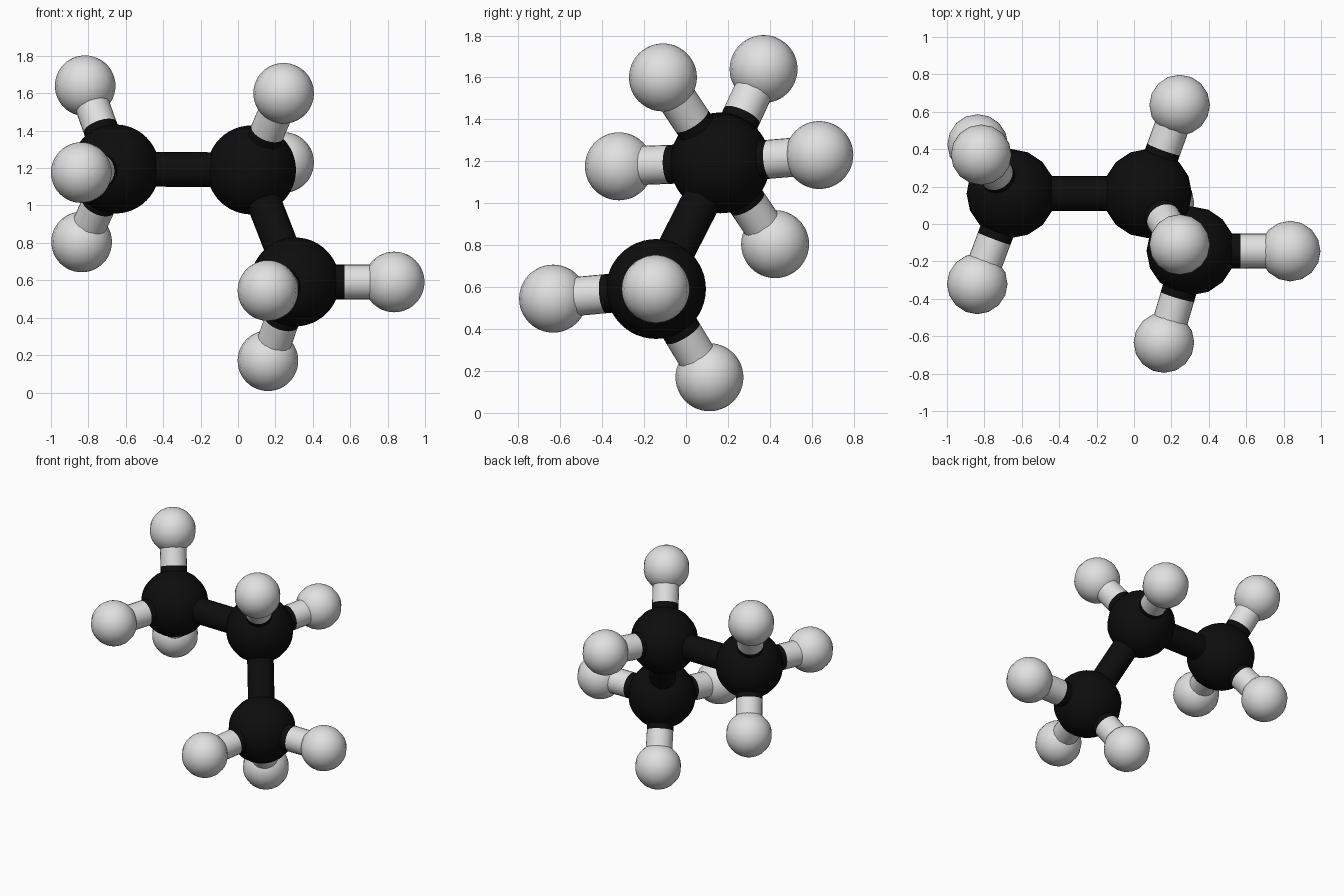
import bpy
from mathutils import Vector

if "Cube" in bpy.data.objects:
    bpy.data.objects.remove(bpy.data.objects["Cube"])


def material(name, value):
    m = bpy.data.materials.new(name)
    m.diffuse_color = (value, value, value, 1)
    m.use_nodes = True
    m.node_tree.nodes["Principled BSDF"].inputs["Base Color"].default_value = m.diffuse_color
    return m


BLACK = material("black", 0.004)
WHITE = material("light_grey", 0.75)
BALL_R, SMALL_R, ROD_R = 0.238, 0.162, 0.093


def finish(name, mat):
    ob = bpy.context.object
    ob.name = name
    ob.data.materials.append(mat)
    bpy.ops.object.shade_smooth_by_angle(angle=0.8)


def ball(name, centre, radius, mat):
    bpy.ops.mesh.primitive_uv_sphere_add(segments=16, ring_count=24,
                                         radius=radius, location=centre)
    finish(name, mat)


def rod(name, start, end, mat):
    a, b = Vector(start), Vector(end)
    d = b - a
    bpy.ops.mesh.primitive_cylinder_add(
        vertices=24, radius=ROD_R, depth=d.length, location=(a + b) / 2,
        rotation=d.to_track_quat('Z', 'Y').to_euler())
    finish(name, mat)


# Each large ball with the small balls attached to it
groups = [
    ((-0.657, 0.163, 1.195), [(-0.817, 0.37, 1.64), (-0.838, -0.32, 1.176),
                              (-0.836, 0.425, 0.805)]),
    ((0.072, 0.163, 1.19), [(0.244, -0.11, 1.60), (0.244, 0.636, 1.23)]),
    ((0.305, -0.143, 0.591), [(0.835, -0.145, 0.591), (0.16, -0.634, 0.545),
                              (0.16, 0.112, 0.17)]),
]

for i, (centre, satellites) in enumerate(groups, 1):
    ball(f"large_ball_{i}", centre, BALL_R, BLACK)
    for j, s in enumerate(satellites, 1):
        # Rods are dark near the large ball and pale near the small one
        mid = (Vector(centre) + Vector(s)) / 2
        ball(f"small_ball_{i}_{j}", s, SMALL_R, WHITE)
        rod(f"dark_half_rod_{i}_{j}", centre, mid, BLACK)
        rod(f"pale_half_rod_{i}_{j}", mid, s, WHITE)

# Dark rods joining the large balls
for i in range(2):
    rod(f"link_rod_{i + 1}", groups[i][0], groups[i + 1][0], BLACK)
